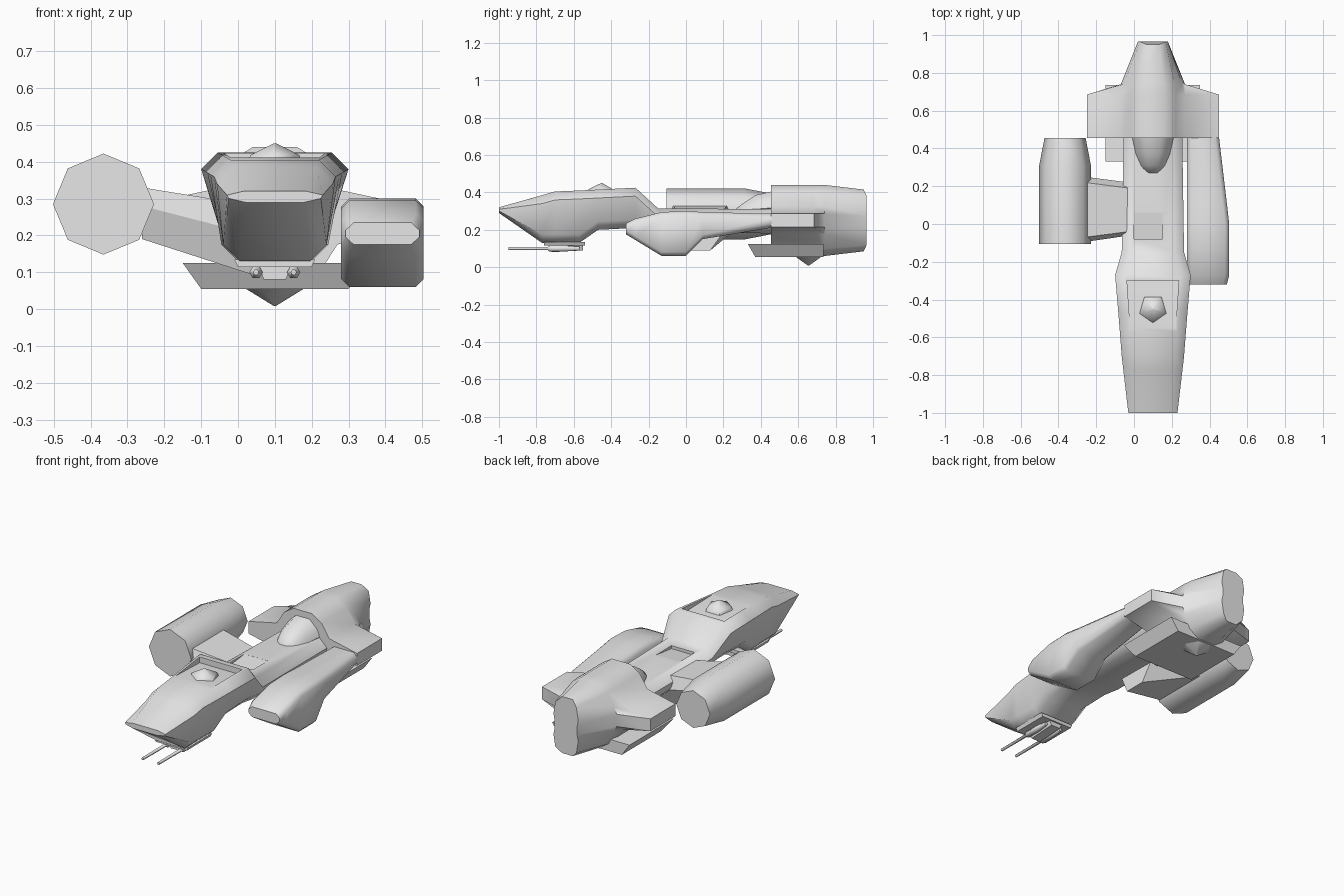
import bpy
import bmesh
from math import cos, sin, radians, tau

if "Cube" in bpy.data.objects:
    bpy.data.objects.remove(bpy.data.objects["Cube"])

MID = 0.1  # centre line of the hull

grey = bpy.data.materials.new("plain_grey")
grey.use_nodes = True
grey.diffuse_color = (0.8, 0.8, 0.8, 1)
grey.node_tree.nodes["Principled BSDF"].inputs["Base Color"].default_value = (0.8, 0.8, 0.8, 1)


def shade(obj, angle):
    obj.data.shade_smooth()
    obj.data.set_sharp_from_angle(angle=radians(angle))


def loft(name, rings, angle=46):
    """Skin a closed solid through rings that have equal point counts."""
    bm = bmesh.new()
    loops = [[bm.verts.new(p) for p in ring] for ring in rings]
    count = len(loops[0])
    for a, b in zip(loops, loops[1:]):
        for i in range(count):
            j = (i + 1) % count
            bm.faces.new((a[i], a[j], b[j], b[i]))
    bm.faces.new(loops[0])
    bm.faces.new(loops[-1])
    bmesh.ops.recalc_face_normals(bm, faces=bm.faces)
    mesh = bpy.data.meshes.new(name)
    bm.to_mesh(mesh)
    bm.free()
    mesh.materials.append(grey)
    obj = bpy.data.objects.new(name, mesh)
    bpy.context.collection.objects.link(obj)
    shade(obj, angle)
    return obj


def section(y, top, low, z0, z1, cut=0.0, cx=MID):
    """Box section across y; half widths top and low, corners cut off."""
    if not cut:
        return [(cx - low, y, z0), (cx + low, y, z0), (cx + top, y, z1), (cx - top, y, z1)]
    c = min(cut, (z1 - z0) * 0.35)
    right = [(low - cut, z0), (low, z0 + c), (top, z1 - c), (top - cut, z1)]
    pts = right + [(-x, z) for x, z in reversed(right)]
    return [(cx + x, y, z) for x, z in pts]


def tube(name, cx, cz, steps, sides):
    """Many-sided tube along y from (y, radius) steps."""
    turns = [tau * i / sides for i in range(sides)]
    return loft(name, [[(cx + r * cos(t), y, cz + r * sin(t)) for t in turns]
                       for y, r in steps], 50 if sides == 8 else 62)


def carve(obj, cutter):
    mod = obj.modifiers.new("recess", "BOOLEAN")
    mod.operation = "DIFFERENCE"
    mod.solver = "EXACT"
    mod.object = cutter
    bpy.context.view_layer.objects.active = obj
    bpy.ops.object.modifier_apply(modifier=mod.name)
    bpy.data.objects.remove(cutter)
    shade(obj, 46)


# Main hull: wedge nose, raised cockpit deck and low mid body
hull = loft("main_hull", [section(*row, cut=0.045) for row in (
    (-1.0, 0.13, 0.125, 0.29, 0.32),
    (-0.77, 0.157, 0.14, 0.13, 0.385),
    (-0.7, 0.165, 0.14, 0.13, 0.405),
    (-0.57, 0.175, 0.145, 0.13, 0.41),
    (-0.47, 0.183, 0.155, 0.2, 0.415),
    (-0.27, 0.2, 0.16, 0.21, 0.425),
    (-0.15, 0.165, 0.155, 0.19, 0.315),
    (0.5, 0.155, 0.15, 0.18, 0.31))])

# Sloping recesses in the deck and the mid body
carve(hull, loft("deck_cutter", [section(-0.55, 0.12, 0.12, 0.411, 0.5),
                                 section(-0.3, 0.137, 0.137, 0.39, 0.5)]))
carve(hull, loft("hatch_cutter", [section(-0.08, 0.075, 0.075, 0.297, 0.4, cx=0.075),
                                  section(0.06, 0.075, 0.075, 0.313, 0.4, cx=0.075)]))

# Five-sided dome on the deck
def dome_ring(radius, z):
    turns = [tau * i / 5 - tau / 4 for i in range(5)]
    return [(MID + radius * cos(t), -0.45 + radius * sin(t), z) for t in turns]


loft("deck_dome", [dome_ring(0.078, 0.395), dome_ring(0.07, 0.418),
                   dome_ring(0.003, 0.45)], 60)

# Twin guns on a chin mount
loft("gun_mount", [section(-0.72, 0.05, 0.03, 0.08, 0.135),
                   section(-0.55, 0.05, 0.03, 0.09, 0.135)])
loft("chin_plate", [section(-0.76, 0.11, 0.1, 0.115, 0.135),
                    section(-0.54, 0.11, 0.1, 0.115, 0.135)])
for side, offset in (("right", -0.051), ("left", 0.051)):
    tube(side + "_gun", MID + offset, 0.1, (
        (-0.95, 0.008), (-0.74, 0.009), (-0.73, 0.018),
        (-0.64, 0.018), (-0.57, 0.011)), 6)

# Left pod, running back into the wing
loft("left_pod", [section(y, w, w, z0, z1, 0.022, cx) for y, w, z0, z1, cx in (
    (-0.32, 0.1, 0.175, 0.235, 0.392),
    (-0.27, 0.112, 0.145, 0.26, 0.392),
    (-0.13, 0.112, 0.06, 0.295, 0.392),
    (0.0, 0.112, 0.06, 0.3, 0.392),
    (0.09, 0.107, 0.15, 0.295, 0.387),
    (0.46, 0.085, 0.212, 0.286, 0.365))])

# Right eight-sided drum and its strut
tube("right_drum", -0.365, 0.285, ((-0.105, 0.137), (0.31, 0.137), (0.455, 0.109)), 8)
outer = [(-0.09, 0.19), (-0.095, 0.28), (-0.07, 0.33), (0.22, 0.33), (0.25, 0.28), (0.25, 0.19)]
inner = [(0, 0.09), (-0.05, 0.2), (-0.03, 0.28), (0.18, 0.28), (0.21, 0.2), (0.13, 0.09)]
loft("strut", [[(x, y, z) for y, z in pts]
               for x, pts in ((-0.26, outer), (0.05, inner))], 30)


# Engine block with side wings; each ring is mirrored left and up-down
def engine_ring(y, tip, root, shoulder, half, thick, push=0.0):
    quarter = [(shoulder * 0.5, half), (shoulder, half * 0.8),
               (root, thick + (half - thick) * 0.25), (tip, thick)]
    right = quarter + [(x, -z) for x, z in reversed(quarter)]
    pts = right + [(-x, z) for x, z in reversed(right)]
    return [(MID + x, y + (push if abs(x) > shoulder * 0.9 else 0), 0.25 + z)
            for x, z in pts]


loft("engine_block", [
    engine_ring(0.455, 0.35, 0.17, 0.12, 0.19, 0.036),
    engine_ring(0.685, 0.35, 0.17, 0.12, 0.19, 0.036),
    engine_ring(0.74, 0.17, 0.155, 0.115, 0.19, 0.036),
    engine_ring(0.95, 0.073, 0.08, 0.068, 0.165, 0.025, 0.015)], 50)

# Rounded fairing in front of the engine
loft("fairing", [section(y, w * 0.85, w, 0.27, z, w * 0.45) for y, w, z in (
    (0.27, 0.045, 0.315), (0.31, 0.07, 0.345), (0.37, 0.09, 0.385), (0.46, 0.11, 0.405))], 60)

# Belly plate under the engine with a small keel cone
def plate_ring(half, front, z):
    return [(MID - half, front, z), (MID + half, front, z),
            (MID + half, 0.735, z), (MID - half, 0.735, z)]


loft("belly_plate", [plate_ring(0.2, 0.37, 0.055), plate_ring(0.25, 0.33, 0.125)], 20)
loft("keel_cone", [[(MID + r * cos(tau * i / 6), 0.655 + r * sin(tau * i / 6), z)
                    for i in range(6)] for r, z in ((0.08, 0.056), (0.002, 0.008))], 40)
